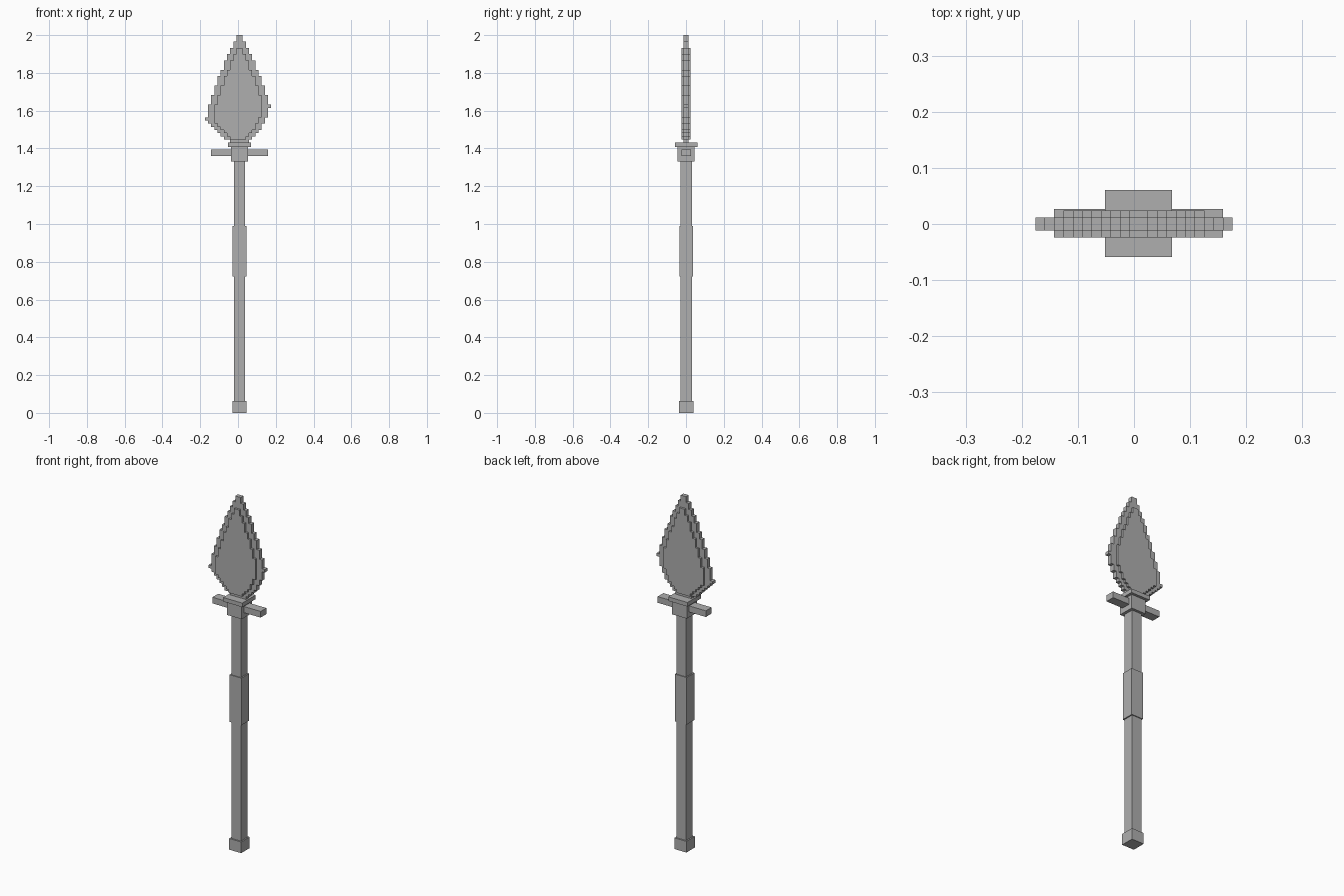
import bpy
import bmesh

if "Cube" in bpy.data.objects:
    bpy.data.objects.remove(bpy.data.objects["Cube"])

CELL = 0.01675          # width of one blade step
CX, CY = 0.008, 0.001   # axis of the shaft
TOP = 2.0

steel = bpy.data.materials.new("plain_grey")
steel.diffuse_color = (0.43, 0.43, 0.43, 1)
steel.use_nodes = True
steel.node_tree.nodes["Principled BSDF"].inputs["Base Color"].default_value = steel.diffuse_color


def finish(name, bm):
    bmesh.ops.recalc_face_normals(bm, faces=bm.faces)
    mesh = bpy.data.meshes.new(name)
    bm.to_mesh(mesh)
    bm.free()
    mesh.materials.append(steel)
    bpy.context.collection.objects.link(bpy.data.objects.new(name, mesh))


def box(name, half_x, half_y, z0, z1):
    bm = bmesh.new()
    bmesh.ops.create_cube(bm, size=1)
    for v in bm.verts:
        v.co = (CX + v.co.x * 2 * half_x, CY + v.co.y * 2 * half_y,
                z0 + (v.co.z + 0.5) * (z1 - z0))
    finish(name, bm)


def expand(runs):
    return [cell for count, cell in runs for _ in range(count)]


def stepped_plate(name, rows, half_y):
    """Extrude a stair-stepped outline; rows are (row, left cell, right cell)."""
    left, right = [], []
    for i, l, r in rows:
        for z in (TOP - i * CELL, TOP - (i + 1) * CELL):
            left.append(((l - 0.5) * CELL, z))
            right.append(((r + 0.5) * CELL, z))
    outline = []
    for p in left + right[::-1]:
        if not outline or p != outline[-1]:
            outline.append(p)
    bm = bmesh.new()
    face = bm.faces.new([bm.verts.new((x, -half_y, z)) for x, z in outline])
    ext = bmesh.ops.extrude_face_region(bm, geom=[face])
    for v in ext["geom"]:
        if isinstance(v, bmesh.types.BMVert):
            v.co.y = half_y
    finish(name, bm)


# Shaft, grip and fittings
box("pommel", 0.038, 0.038, 0.0, 0.063)
box("shaft", 0.030, 0.030, 0.063, 1.33)
box("grip", 0.037, 0.035, 0.723, 0.99)
box("guard_block", 0.046, 0.045, 1.33, 1.41)
box("crossguard", 0.151, 0.0255, 1.36, 1.395)
box("collar", 0.060, 0.060, 1.408, 1.431)

# Blade: runs of (row count, edge cell) from the tip downwards
left = expand([(2, 0), (2, -1), (2, -2), (2, -3), (3, -4), (2, -5), (3, -6),
               (3, -7), (3, -8), (4, -9), (1, -10), (1, -9), (1, -8), (1, -7),
               (1, -6), (1, -5), (1, -4), (1, -2)])
right = expand([(2, 1), (2, 2), (2, 3), (2, 4), (3, 5), (2, 6), (3, 7),
                (3, 8), (3, 9), (1, 10), (3, 9), (2, 8), (1, 7), (1, 7),
                (1, 6), (1, 5), (1, 4), (1, 3)])
rows = [(i, l, r) for i, (l, r) in enumerate(zip(left, right))]
stepped_plate("blade_edge", rows, 0.012)

# Thicker core, set in two steps from the cutting edge; the barbs stay thin
core = [(i, max(l, -9) + 2, min(r, 9) - 2) for i, l, r in rows[4:33]]
stepped_plate("blade_core", core, 0.024)
